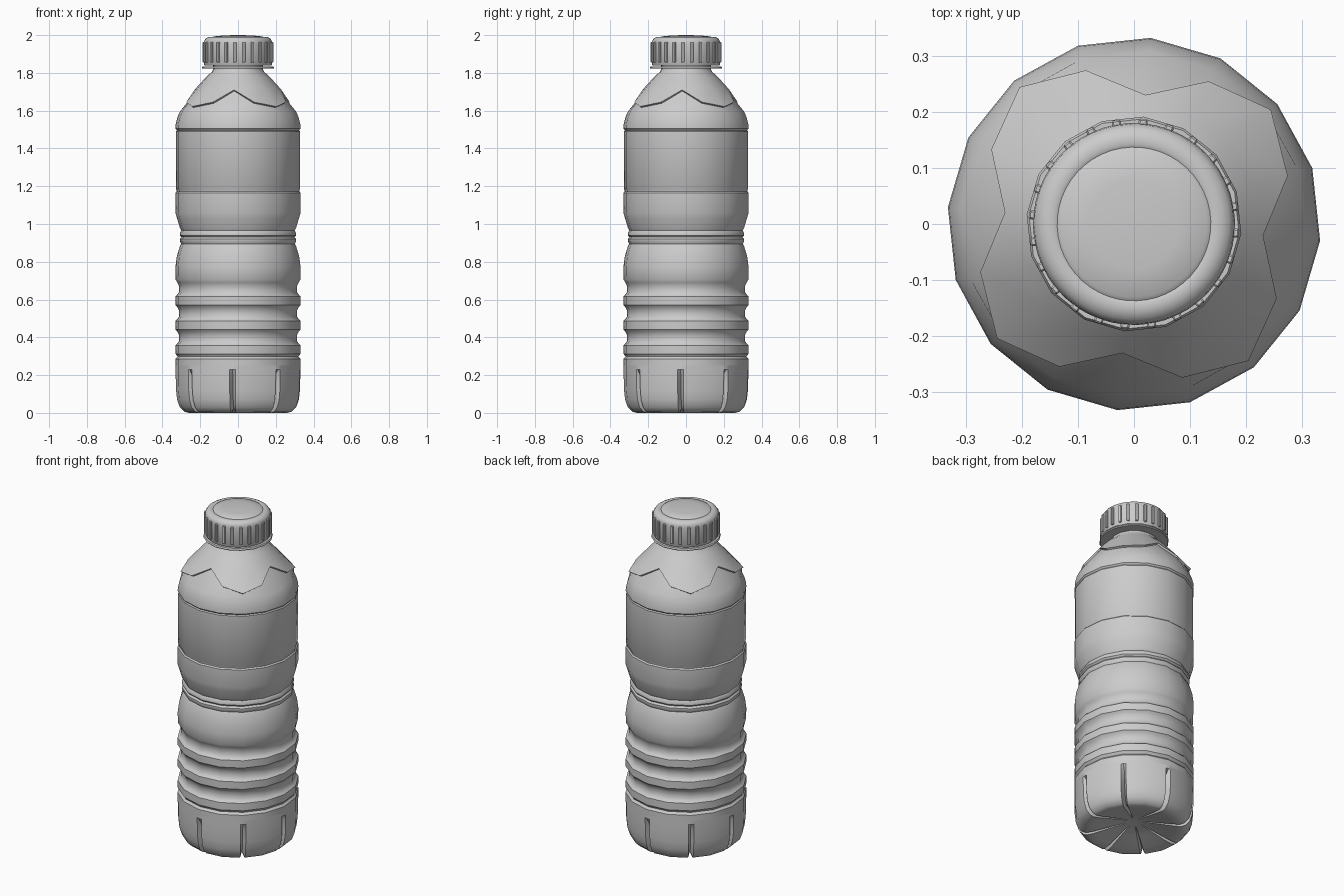
import bpy, bmesh, math
from mathutils import Matrix

if "Cube" in bpy.data.objects:
    bpy.data.objects.remove(bpy.data.objects["Cube"])

OFF = math.radians(-5.1)          # twist of the 16-sided body
STEP = math.radians(22.5)


def finish(name, bm, angle=35):
    bmesh.ops.recalc_face_normals(bm, faces=bm.faces)
    me = bpy.data.meshes.new(name)
    bm.to_mesh(me)
    bm.free()
    ob = bpy.data.objects.new(name, me)
    bpy.context.collection.objects.link(ob)
    bpy.ops.object.select_all(action='DESELECT')
    ob.select_set(True)
    bpy.context.view_layer.objects.active = ob
    bpy.ops.object.shade_smooth_by_angle(angle=math.radians(angle))
    return ob


def loft(name, rings, angles, cap_first=False, cap_last=False, angle=35):
    """rings: (r, z), or a repeating list of (r, z) cycled round the ring"""
    bm = bmesh.new()
    n = len(angles)
    loops = []
    for ring in rings:
        cyc = ring if isinstance(ring, list) else [ring]
        loop = []
        for i, a in enumerate(angles):
            r, z = cyc[i % len(cyc)]
            loop.append(bm.verts.new((r * math.cos(a), r * math.sin(a), z)))
        loops.append(loop)
    for lo, hi in zip(loops, loops[1:]):
        for i in range(n):
            j = (i + 1) % n
            bm.faces.new((lo[i], lo[j], hi[j], hi[i]))
    if cap_first:
        bm.faces.new(loops[0])
    if cap_last:
        bm.faces.new(loops[-1])
    return finish(name, bm, angle)


def even(n, off=OFF):
    return [off + i * math.tau / n for i in range(n)]


A16 = even(16)

# Ribbed lower body, waist, label band and dome below the shoulder
lower = [(.333, .25), (.333, .285), (.322, .298)]
for z in (.335, .4645, .594):     # three raised ribs with grooves above
    lower += [(.324, z - .032), (.333, z - .022), (.333, z + .022),
              (.324, z + .03), (.314, z + .045), (.314, z + .078)]
lower += [(.322, .69), (.331, .705), (.333, .77), (.325, .83), (.309, .882),
          (.302, .895), (.309, .908), (.309, .92), (.300, .93), (.309, .94),
          (.309, .953), (.301, .965), (.309, .98), (.324, 1.03), (.333, 1.06),
          (.333, 1.165), (.326, 1.172), (.326, 1.18), (.330, 1.186),
          (.330, 1.49), (.325, 1.496), (.333, 1.505), (.331, 1.53),
          (.322, 1.565), (.309, 1.595)]
# Top of the dome follows the zigzag shoulder edge
zigzag = [(.231, 1.71), (.287, 1.645), (.318, 1.622), (.287, 1.645)]
lower.append([(r - .010, z - .006) for r, z in zigzag])
loft("bottle_body", lower, A16)

# Flared shoulder with a pointed, overhanging lower edge
loft("shoulder", [[(r - .014, z - .008) for r, z in zigzag], zigzag,
                  [(.200, 1.745), (.215, 1.728), (.222, 1.72), (.215, 1.728)],
                  (.172, 1.775), (.140, 1.805), (.132, 1.82), (.132, 1.86)], A16)

# Footed base with eight narrow radial grooves
d = math.radians(2.6)
base_angles = []
for k in range(8):
    g = OFF + 2 * k * STEP
    base_angles += [g, g + d, g + STEP, g + 2 * STEP - d]
chord = math.cos(STEP / 2) / math.cos(STEP / 2 - d)


def foot(r, z, depth, lift=0):
    side = (r * chord, z)
    return [(r - depth, z + lift), side, (r, z), side]


loft("base", [foot(.333, .25, 0), foot(.333, .23, 0), foot(.333, .20, .03),
              foot(.331, .12, .038), foot(.325, .07, .042), foot(.311, .03, .045, .008),
              foot(.286, .006, .045, .016), foot(.262, 0, .04, .025),
              foot(.225, .006, .02, .026), foot(.12, .03, 0, .018),
              (.05, .045)], base_angles, cap_last=True, angle=40)

# Tamper ring under the cap
loft("neck_ring", [(.13, 1.822), (.188, 1.822), (.192, 1.827), (.188, 1.835), (.13, 1.835)], A16)

# Cap with rounded rim and raised disc
loft("cap", [(.13, 1.838), (.176, 1.838), (.180, 1.845), (.180, 1.955), (.178, 1.972),
             (.170, 1.983), (.158, 1.989), (.143, 1.991), (.137, 1.988), (.130, 1.993),
             (.08, 1.998), (.02, 2.0)], even(48), cap_first=True, cap_last=True)

# Grip ribs round the cap
bm = bmesh.new()
for a in even(24, OFF):
    m = (Matrix.Rotation(a, 4, 'Z') @ Matrix.Translation((.181, 0, 1.909))
         @ Matrix.Diagonal((.014, .016, .108, 1)))
    bmesh.ops.create_cube(bm, size=1, matrix=m)
bmesh.ops.bevel(bm, geom=bm.edges[:], offset=.003, segments=1, affect='EDGES')
finish("cap_ribs", bm)
